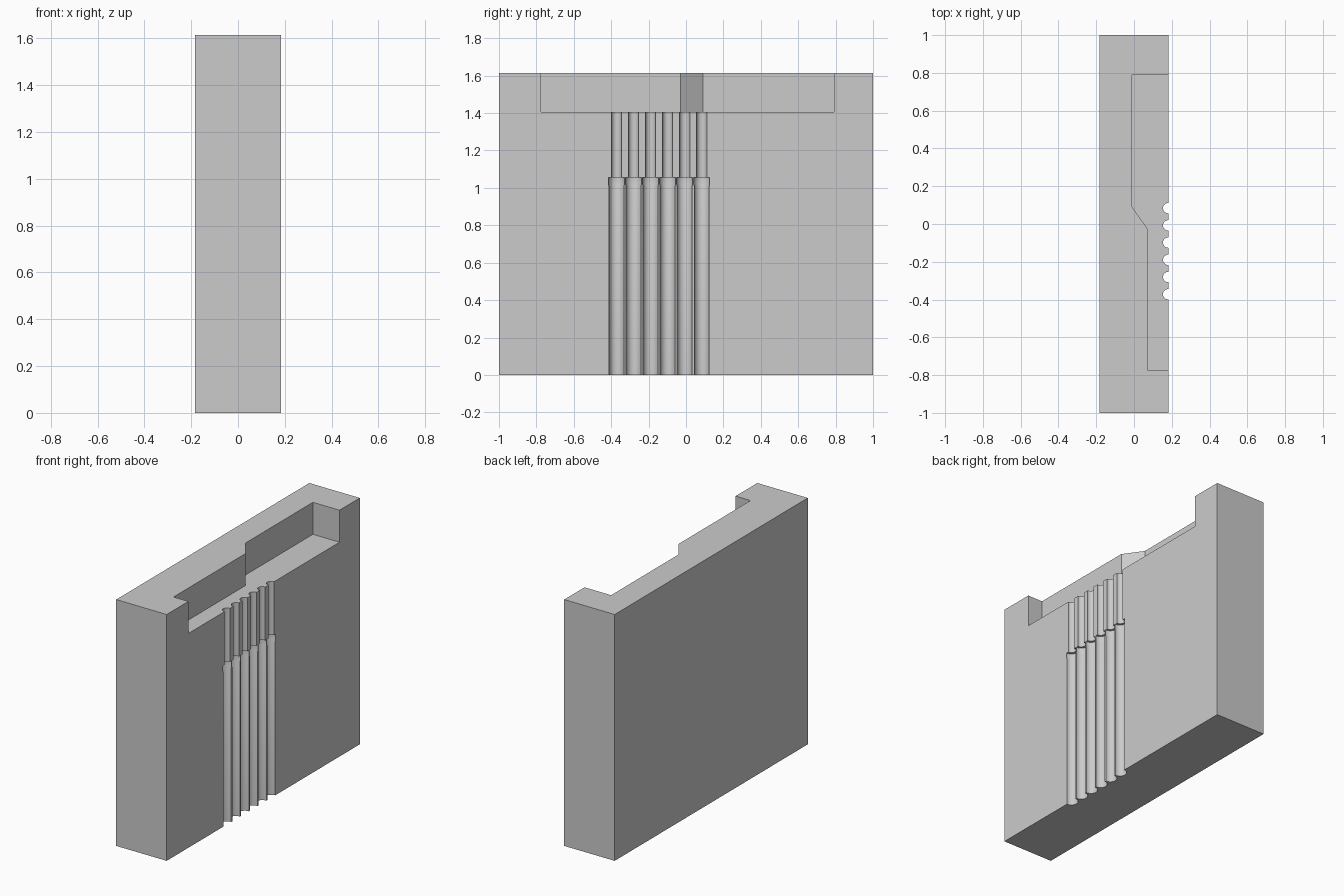
import bpy
import bmesh
import math

if "Cube" in bpy.data.objects:
    bpy.data.objects.remove(bpy.data.objects["Cube"], do_unlink=True)

HALF_X, HEIGHT, FLOOR = 0.183, 1.615, 1.405

grey = bpy.data.materials.new("plain grey")
grey.use_nodes = True
colour = (0.6, 0.6, 0.6, 1)
grey.diffuse_color = colour
grey.node_tree.nodes["Principled BSDF"].inputs["Base Color"].default_value = colour


def prism(name, outline, z0, z1):
    """Extrude a plan outline from z0 to z1."""
    bm = bmesh.new()
    face = bm.faces.new([bm.verts.new((x, y, z0)) for x, y in outline])
    top = bmesh.ops.extrude_face_region(bm, geom=[face])["geom"]
    for v in top:
        if isinstance(v, bmesh.types.BMVert):
            v.co.z = z1
    bmesh.ops.recalc_face_normals(bm, faces=bm.faces)
    mesh = bpy.data.meshes.new(name)
    bm.to_mesh(mesh)
    bm.free()
    mesh.materials.append(grey)
    obj = bpy.data.objects.new(name, mesh)
    bpy.context.collection.objects.link(obj)
    return obj


def lathe(name, y, profile, sides=32):
    """Stepped round cutter from (radius, z) pairs, standing on the +x face."""
    bm = bmesh.new()
    rings = [[bm.verts.new((HALF_X - 0.002 + r * math.cos(2 * math.pi * i / sides),
                            y + r * math.sin(2 * math.pi * i / sides), z))
              for i in range(sides)] for r, z in profile]
    for a, b in zip(rings, rings[1:]):
        for i in range(sides):
            j = (i + 1) % sides
            bm.faces.new((a[i], a[j], b[j], b[i]))
    bm.faces.new(rings[0])
    bm.faces.new(rings[-1])
    bmesh.ops.recalc_face_normals(bm, faces=bm.faces)
    mesh = bpy.data.meshes.new(name)
    bm.to_mesh(mesh)
    bm.free()
    mesh.materials.append(grey)
    obj = bpy.data.objects.new(name, mesh)
    bpy.context.collection.objects.link(obj)
    return obj


# Main slab
block = prism("block", [(-HALF_X, -1), (HALF_X, -1), (HALF_X, 1), (-HALF_X, 1)], 0, HEIGHT)

# Top pocket, open to the right, deeper towards the back
cutters = [prism("pocket_cutter", [(0.3, -0.775), (0.075, -0.775), (0.075, -0.03),
                                   (-0.01, 0.09), (-0.01, 0.79), (0.3, 0.79)], FLOOR, 2)]

# Six stepped grooves: wide lower bore, short collar, narrow upper bore
groove = [(0.04, -0.1), (0.04, 1.01), (0.043, 1.02), (0.043, 1.055), (0.0275, 1.055), (0.0275, 1.5)]
for n in range(6):
    cutters.append(lathe(f"groove_cutter_{n + 1}", -0.372 + n * 0.0912, groove))

bpy.context.view_layer.objects.active = block
block.select_set(True)
for cutter in cutters:
    mod = block.modifiers.new(cutter.name, "BOOLEAN")
    mod.operation, mod.solver, mod.object = "DIFFERENCE", "EXACT", cutter
    bpy.ops.object.modifier_apply(modifier=mod.name)
    bpy.data.objects.remove(cutter, do_unlink=True)

# Smooth bores, crisp edges
bpy.ops.object.shade_smooth_by_angle(angle=math.radians(30))
